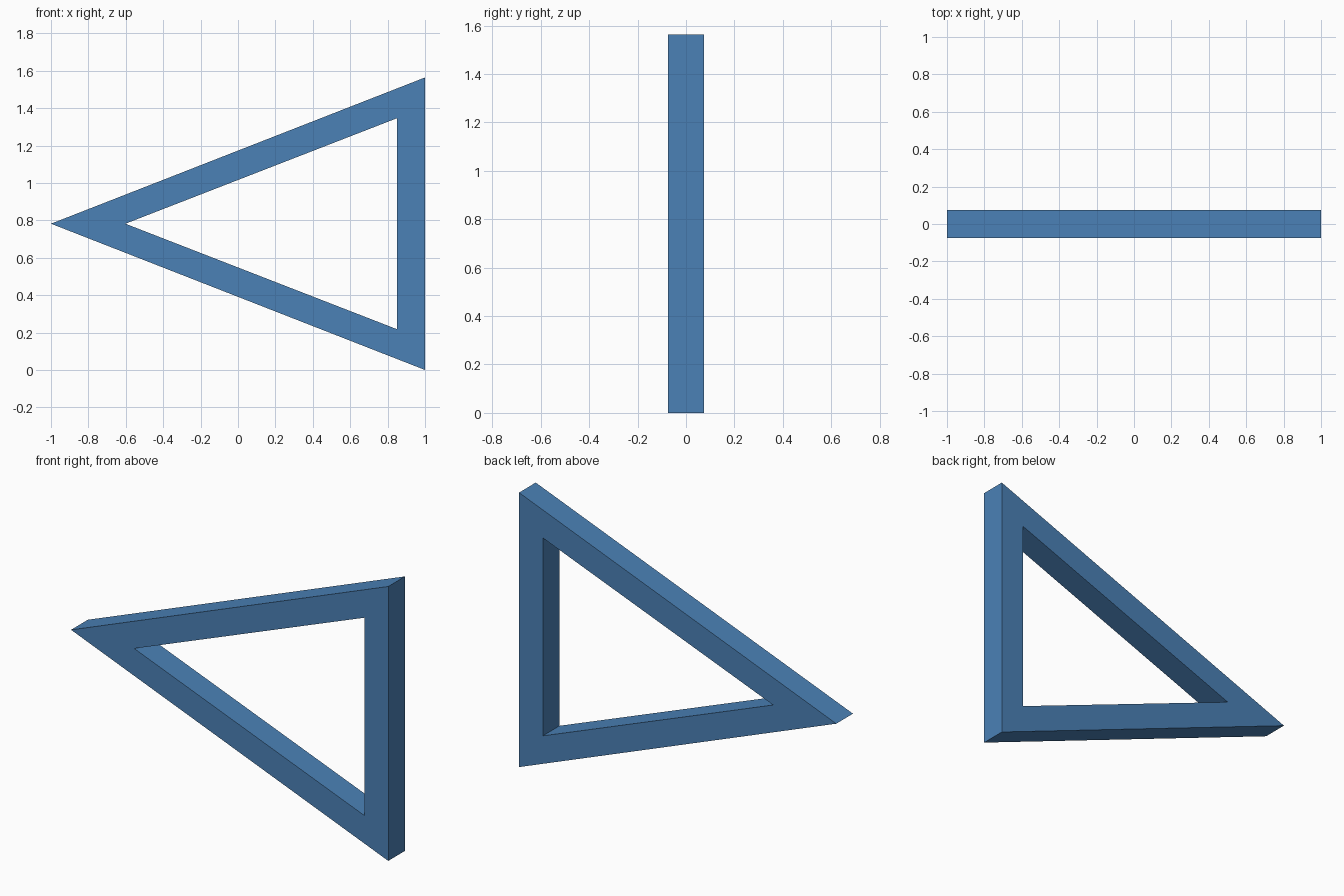
import bpy, bmesh

if "Cube" in bpy.data.objects:
    bpy.data.objects.remove(bpy.data.objects["Cube"])

HALF_DEPTH = 0.075
MID_Z = 0.782

# Triangle profiles in the XZ plane: outer edge and inner opening
outer = [(-1.0, MID_Z), (1.0, 0.0), (1.0, 2 * MID_Z)]
inner = [(-0.602, MID_Z), (0.85, MID_Z - 0.564), (0.85, MID_Z + 0.564)]

bm = bmesh.new()


def ring(points, y):
    return [bm.verts.new((x, y, z)) for x, z in points]


# Four loops around the frame section, bridged into a closed tube
loops = [ring(outer, -HALF_DEPTH), ring(outer, HALF_DEPTH),
         ring(inner, HALF_DEPTH), ring(inner, -HALF_DEPTH)]
for k in range(4):
    a, b = loops[k], loops[(k + 1) % 4]
    for i in range(3):
        j = (i + 1) % 3
        bm.faces.new((a[i], a[j], b[j], b[i]))
bmesh.ops.recalc_face_normals(bm, faces=bm.faces)

mesh = bpy.data.meshes.new("triangle_frame")
bm.to_mesh(mesh)
bm.free()
frame = bpy.data.objects.new("triangle_frame", mesh)
bpy.context.collection.objects.link(frame)

# Blue finish
blue = bpy.data.materials.new("blue")
blue.diffuse_color = (0.07, 0.22, 0.47, 1.0)
blue.use_nodes = True
blue.node_tree.nodes["Principled BSDF"].inputs["Base Color"].default_value = blue.diffuse_color
mesh.materials.append(blue)
